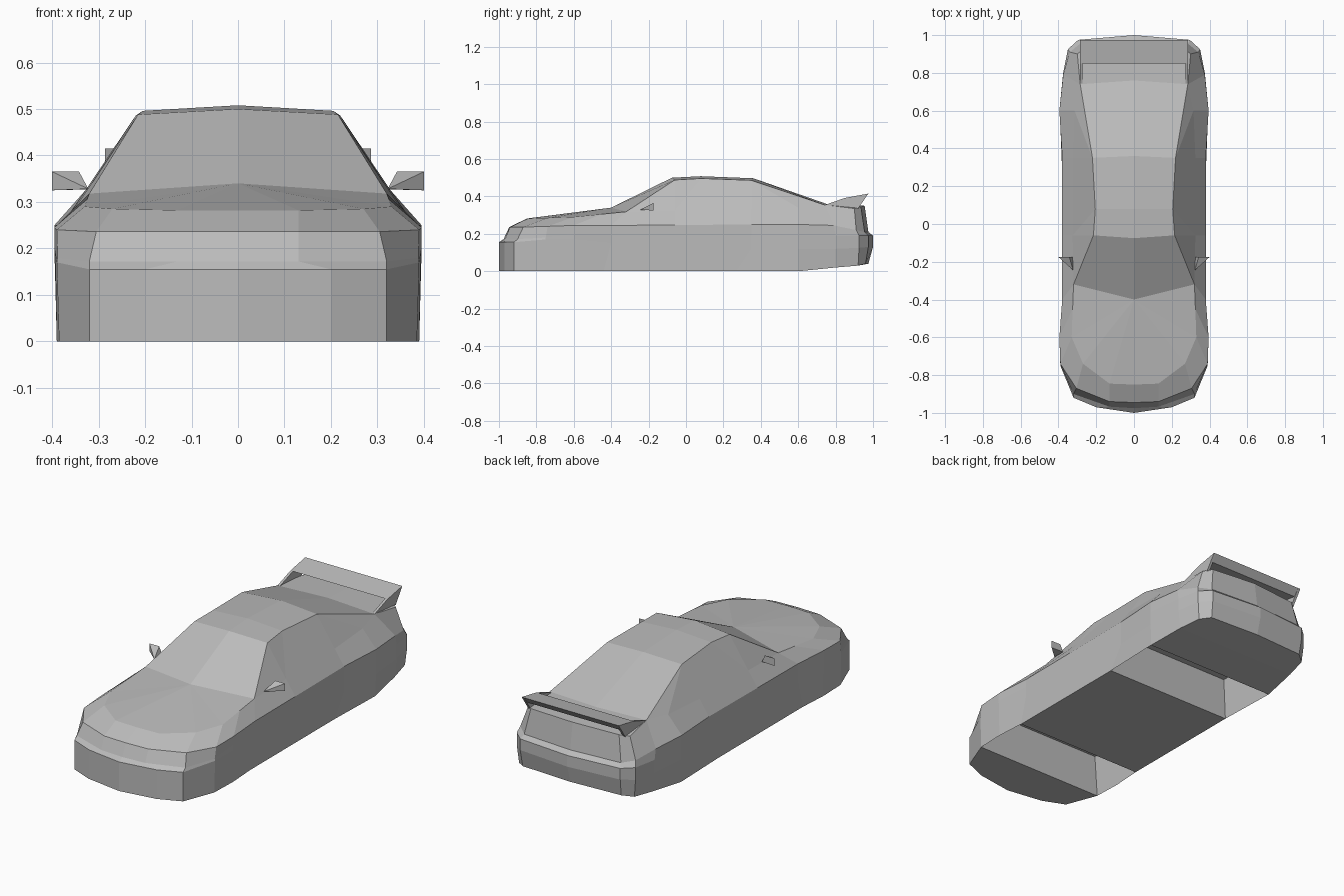
import bpy
import bmesh

old = bpy.data.objects.get("Cube")
if old:
    bpy.data.objects.remove(old)

GREY = (0.5, 0.5, 0.5, 1)
paint = bpy.data.materials.new("plain_grey")
paint.use_nodes = True
paint.diffuse_color = GREY
paint.node_tree.nodes["Principled BSDF"].inputs["Base Color"].default_value = GREY


def build(name, faces):
    """Make one half from faces given as point lists, then mirror it."""
    bm = bmesh.new()
    cache = {}
    for points in faces:
        corners = []
        for p in points:
            if p not in cache:
                cache[p] = bm.verts.new(p)
            if cache[p] not in corners:
                corners.append(cache[p])
        if len(corners) > 2:
            bm.faces.new(corners)
    bmesh.ops.recalc_face_normals(bm, faces=bm.faces[:])
    mesh = bpy.data.meshes.new(name)
    bm.to_mesh(mesh)
    bm.free()
    mesh.materials.append(paint)
    obj = bpy.data.objects.new(name, mesh)
    bpy.context.collection.objects.link(obj)
    mirror = obj.modifiers.new("mirror", "MIRROR")
    mirror.merge_threshold = 0.0005
    return obj


def prism(profile, x0, x1, closed_at_centre=False):
    """Extrude a (y, z) profile along x."""
    a = [(x0, y, z) for y, z in profile]
    b = [(x1, y, z) for y, z in profile]
    sides = [[a[i - 1], a[i], b[i], b[i - 1]] for i in range(len(a))]
    return sides + [b] + ([] if closed_at_centre else [a])


# Outline loops of the left half, from nose centre round to tail centre
sill = [(0, -1, 0), (.2, -.97, 0), (.32, -.92, 0), (.385, -.75, 0),
        (.39, -.6, 0), (.38, -.44, 0), (.38, -.06, 0), (.38, .27, 0),
        (.39, .6, 0), (.365, .8, .02), (.34, .92, .03), (.29, .96, .04),
        (0, .975, .04)]
bumper = [(0, -1, .155), (.2, -.97, .155), (.32, -.92, .155), (.39, -.75, .17),
          (.393, -.6, .17), (.38, -.4, .15), (.38, -.06, .13), (.38, .35, .12),
          (.393, .6, .12), (.375, .8, .12), (.35, .925, .125), (.295, .975, .13),
          (0, 1, .13)]
ledge = [(0, -.975, .172), (.13, -.967, .172), (.32, -.9, .172), (.388, -.75, .18),
         (.395, -.6, .2), (.38, -.4, .2), (.38, -.06, .2), (.38, .35, .19),
         (.395, .6, .19), (.375, .8, .19), (.35, .925, .19), (.295, .975, .19),
         (0, 1, .19)]
belt = [(0, -.945, .236), (.13, -.94, .236), (.305, -.87, .236), (.39, -.74, .24),
        (.395, -.6, .245), (.38, -.4, .245), (.38, -.06, .247), (.38, .35, .25),
        (.395, .6, .25), (.375, .79, .245), (.34, .91, .22), (.285, .955, .21),
        (0, .975, .21)]
shoulder = [(0, -.85, .282), (.13, -.845, .282), (.27, -.74, .285), (.33, -.6, .29),
            (.325, -.45, .305), (.32, -.32, .318), (.325, -.06, .325), (.325, .35, .33),
            (.315, .6, .34), (.285, .74, .355), (.3, .9, .335), (.26, .935, .345),
            (0, .955, .35)]
loops = [sill, bumper, ledge, belt, shoulder]

# Body sides, nose and tail
faces = []
for low, high in zip(loops, loops[1:]):
    for i in range(len(low) - 1):
        faces.append([low[i], low[i + 1], high[i + 1], high[i]])

# Cabin: centre line and roof edge, from windscreen base to rear window base
s = shoulder
centre = [(0, -.4, .34), (0, -.075, .5), (0, .08, .508), (0, .36, .497), (0, .76, .357)]
edge = [s[5], (.215, -.06, .488), (.205, .08, .496), (.22, .35, .486), s[9]]
for i in range(4):
    faces.append([centre[i], centre[i + 1], edge[i + 1], edge[i]])

# Bonnet, side windows and boot lid
faces += [[centre[0], s[i], s[i + 1]] for i in range(5)]
faces += [[s[5], s[6], edge[1]], [s[6], edge[2], edge[1]],
          [s[6], s[7], edge[3], edge[2]], [s[7], s[8], edge[3]],
          [s[8], s[9], edge[3]]]
faces += [[centre[4], s[9], s[11], s[12]], [s[9], s[10], s[11]]]

# Underside with two recessed axle wells
def mid(p):
    return (0, p[1], p[2])


def raised(p):
    return (.37, p[1], .225)


faces.append(sill[:4] + [mid(sill[3])])
faces.append([mid(sill[5])] + sill[5:8] + [mid(sill[7])])
faces.append([mid(sill[8]), sill[8], sill[9], mid(sill[9])])
faces.append([mid(sill[9])] + sill[9:])
for first, last in ((3, 5), (7, 8)):
    a, b = sill[first], sill[last]
    for p in (a, b):
        faces.append([mid(p), p, raised(p), mid(raised(p))])
    faces.append([raised(a), raised(b), mid(raised(b)), mid(raised(a))])
    faces.append(sill[first:last + 1] + [raised(b), raised(a)])
build("car_body", faces)

# Rear wing: blade and end supports
blade = [(.85, .392), (.975, .415), (.945, .378)]
build("wing_blade", prism(blade, 0, .285, True))
support = [(.73, .35), (.85, .392), (.975, .415), (.92, .335)]
build("wing_supports", prism(support, .272, .286))

# Door mirrors: wedges narrowing to the front
back = [(.325, -.175, .327), (.4, -.175, .325), (.4, -.175, .365), (.342, -.175, .365)]
tip = (.322, -.245, .328)
build("door_mirrors", [back] + [[back[i - 1], back[i], tip] for i in range(4)])
